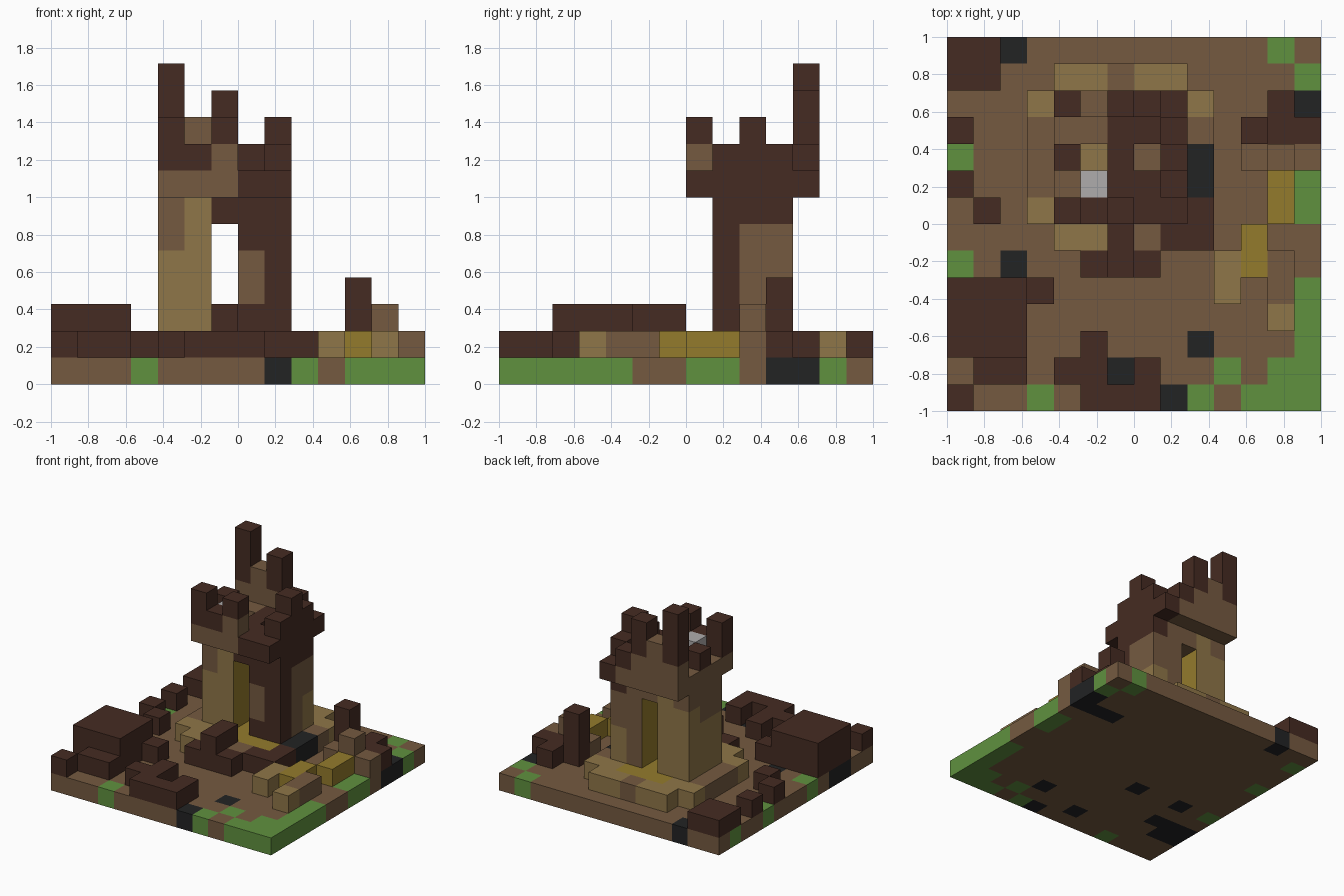
import bpy, bmesh

default = bpy.data.objects.get("Cube")
if default:
    bpy.data.objects.remove(default, do_unlink=True)

SIZE = 14            # blocks along each side of the base
CELL = 2 / SIZE
PASSAGE = 6          # column of the archway through the tower

# Flat colours, given as sRGB and converted to linear
COLOURS = {
    "charred": ("charred brown", "452b22"),
    "earth": ("earth brown", "755a40"),
    "sand": ("sandy tan", "8f7648"),
    "grass": ("grass green", "60913f"),
    "soot": ("soot black", "222324"),
    "gold": ("old gold", "947b2c"),
    "pale": ("pale grey", "afacac"),
}


def linear(code):
    channels = [c / 255 for c in bytes.fromhex(code)]
    return [c / 12.92 if c < 0.04 else ((c + 0.055) / 1.055) ** 2.4 for c in channels] + [1]


def make_material(name, code):
    mat = bpy.data.materials.new(name)
    mat.use_nodes = True
    mat.diffuse_color = linear(code)
    bsdf = mat.node_tree.nodes["Principled BSDF"]
    bsdf.inputs["Base Color"].default_value = linear(code)
    return mat


KEYS = list(COLOURS)
MATERIALS = [make_material(*COLOURS[key]) for key in KEYS]
PARTS = {}


def fill(part, colour, x, y, z, wide=1, deep=1, high=1):
    """Fill a box of blocks in a part; later boxes repaint earlier ones."""
    cells = PARTS.setdefault(part, {})
    for i in range(wide):
        for j in range(deep):
            for k in range(high):
                cells[x + i, y + j, z + k] = colour


def dots(part, colour, z, *places):
    """Set single blocks at the given (x, y) places."""
    for x, y in places:
        fill(part, colour, x, y, z)


# Ground slab with grass and burnt patches
ground = "ground_slab"
fill(ground, "earth", 0, 0, 0, wide=SIZE, deep=SIZE)
fill(ground, "grass", 13, 0, 0, deep=5)
fill(ground, "grass", 13, 7, 0, deep=2)
fill(ground, "grass", 11, 0, 0, wide=2)
dots(ground, "grass", 0, (12, 1), (10, 1), (9, 0), (3, 0), (0, 5),
     (0, 9), (0, 12), (12, 13), (13, 12))
fill(ground, "soot", 0, 2, 0, wide=2)
fill(ground, "soot", 0, 3, 0, wide=3)
fill(ground, "soot", 11, 10, 0, wide=3)
dots(ground, "soot", 0, (8, 0), (6, 1), (9, 2), (2, 5), (5, 5), (13, 11), (2, 13))

# Fallen wall and charred rubble around the base
fill("fallen_wall", "charred", 0, 2, 1, wide=3, deep=3, high=2)
rubble = "charred_rubble"
fill(rubble, "charred", 0, 12, 1, wide=2, deep=2)
fill(rubble, "charred", 1, 1, 1, wide=2)
fill(rubble, "charred", 4, 1, 1, wide=2)
fill(rubble, "charred", 5, 0, 1, wide=3)
dots(rubble, "charred", 1, (0, 0), (5, 2), (7, 1), (3, 4), (0, 8), (1, 7), (0, 10))

# Debris in front of the doorway
fill("doorway_debris", "charred", 5, 5, 1, wide=3)
fill("doorway_debris", "charred", 6, 5, 2, deep=2)

# Ruined outbuilding on the left side
ruin = "ruined_outbuilding"
fill(ruin, "charred", 11, 10, 1, wide=3)
fill(ruin, "charred", 11, 10, 2, high=2)
fill(ruin, "charred", 12, 11, 1)
fill(ruin, "earth", 11, 9, 1, wide=3)
fill(ruin, "earth", 12, 9, 2)

# Broken path edge with gold and sand blocks
path = "broken_path"
fill(path, "gold", 12, 7, 1, deep=2)
fill(path, "gold", 11, 5, 1, deep=2)
fill(path, "sand", 10, 4, 1, deep=2)
fill(path, "earth", 12, 4, 1, deep=2)
fill(path, "sand", 12, 3, 1)

# Stepped plinth with a gold floor through the passage
plinth = "tower_plinth"
fill(plinth, "sand", 3, 7, 1, wide=7, deep=5)
fill(plinth, "sand", 4, 6, 1, wide=5, deep=7)
fill(plinth, "earth", 3, 8, 1, deep=3)
dots(plinth, "earth", 1, (9, 10), (7, 6), (6, 12))
fill(plinth, "soot", 9, 8, 1, deep=2)
fill(plinth, "charred", 9, 6, 1, deep=2)
dots(plinth, "charred", 1, (6, 6), (8, 6))
fill(plinth, "gold", PASSAGE, 7, 1, wide=3)
fill(plinth, "gold", PASSAGE, 7, 1, deep=5)
fill(plinth, "gold", 5, 11, 1, wide=3)

# Two tower piers joined by a lintel
walls = "tower_walls"
fill(walls, "sand", 4, 8, 2, wide=2, deep=3, high=5)
fill(walls, "earth", 4, 8, 5, deep=2)
fill(walls, "earth", 4, 8, 6, deep=3)
fill(walls, "earth", 7, 8, 2, wide=2, deep=3, high=5)
fill(walls, "charred", 7, 8, 2, wide=2, high=5)
fill(walls, "earth", 7, 8, 3, high=2)
fill(walls, "charred", 8, 8, 6, deep=3)
fill(walls, "sand", 8, 10, 2, high=2)
fill(walls, "earth", PASSAGE, 8, 6, deep=3)
fill(walls, "charred", PASSAGE, 8, 6)

# Overhanging platform with two sunken holes
deck = "tower_platform"
fill(deck, "earth", 4, 7, 7, wide=5, deep=5)
fill(deck, "charred", 7, 7, 7, wide=2, deep=4)
fill(deck, "charred", 6, 8, 7, deep=3)
fill(deck, "charred", 8, 11, 7)
for hole in (5, 7):
    del PARTS[deck][hole, 9, 7]

# Broken battlements
crown = "broken_battlements"
fill(crown, "earth", 4, 11, 8, wide=3)
fill(crown, "charred", 4, 11, 9, high=3)
fill(crown, "earth", 5, 11, 9)
fill(crown, "charred", 6, 11, 9, high=2)
fill(crown, "charred", 7, 11, 8)
fill(crown, "charred", 8, 8, 8, deep=3)
fill(crown, "charred", 8, 9, 9)
fill(crown, "charred", 4, 9, 8)
fill(crown, "charred", 4, 7, 8, wide=2)
fill(crown, "charred", 4, 7, 9)
fill(crown, "earth", 6, 7, 8)
fill(crown, "charred", 6, 7, 9)
fill("pale_stone", "pale", 5, 8, 8)

OCCUPIED = set().union(*PARTS.values())


def build_part(name, cells):
    """Skin the exposed sides of the blocks, then merge flat areas of one colour."""
    bm = bmesh.new()
    verts = {}

    def corner(p):
        if p not in verts:
            verts[p] = bm.verts.new((p[0] * CELL - 1, p[1] * CELL - 1, p[2] * CELL))
        return verts[p]

    for pos, colour in cells.items():
        for axis in range(3):
            for side in (0, 1):
                beside = list(pos)
                beside[axis] += 2 * side - 1
                if tuple(beside) in OCCUPIED:
                    continue
                u, v = (axis + 1) % 3, (axis + 2) % 3
                loop = []
                for du, dv in ((0, 0), (1, 0), (1, 1), (0, 1)):
                    p = list(pos)
                    p[axis] += side
                    p[u] += du
                    p[v] += dv
                    loop.append(corner(tuple(p)))
                face = bm.faces.new(loop if side else loop[::-1])
                # The archway is lined with gold
                lined = name == walls and axis == 0 and beside[0] == PASSAGE
                face.material_index = KEYS.index("gold" if lined else colour)

    bmesh.ops.dissolve_limit(bm, angle_limit=0.01, verts=bm.verts[:],
                             edges=bm.edges[:], delimit={"MATERIAL"})
    mesh = bpy.data.meshes.new(name)
    for mat in MATERIALS:
        mesh.materials.append(mat)
    bm.to_mesh(mesh)
    bm.free()
    bpy.context.collection.objects.link(bpy.data.objects.new(name, mesh))


for part, blocks in PARTS.items():
    build_part(part, blocks)
